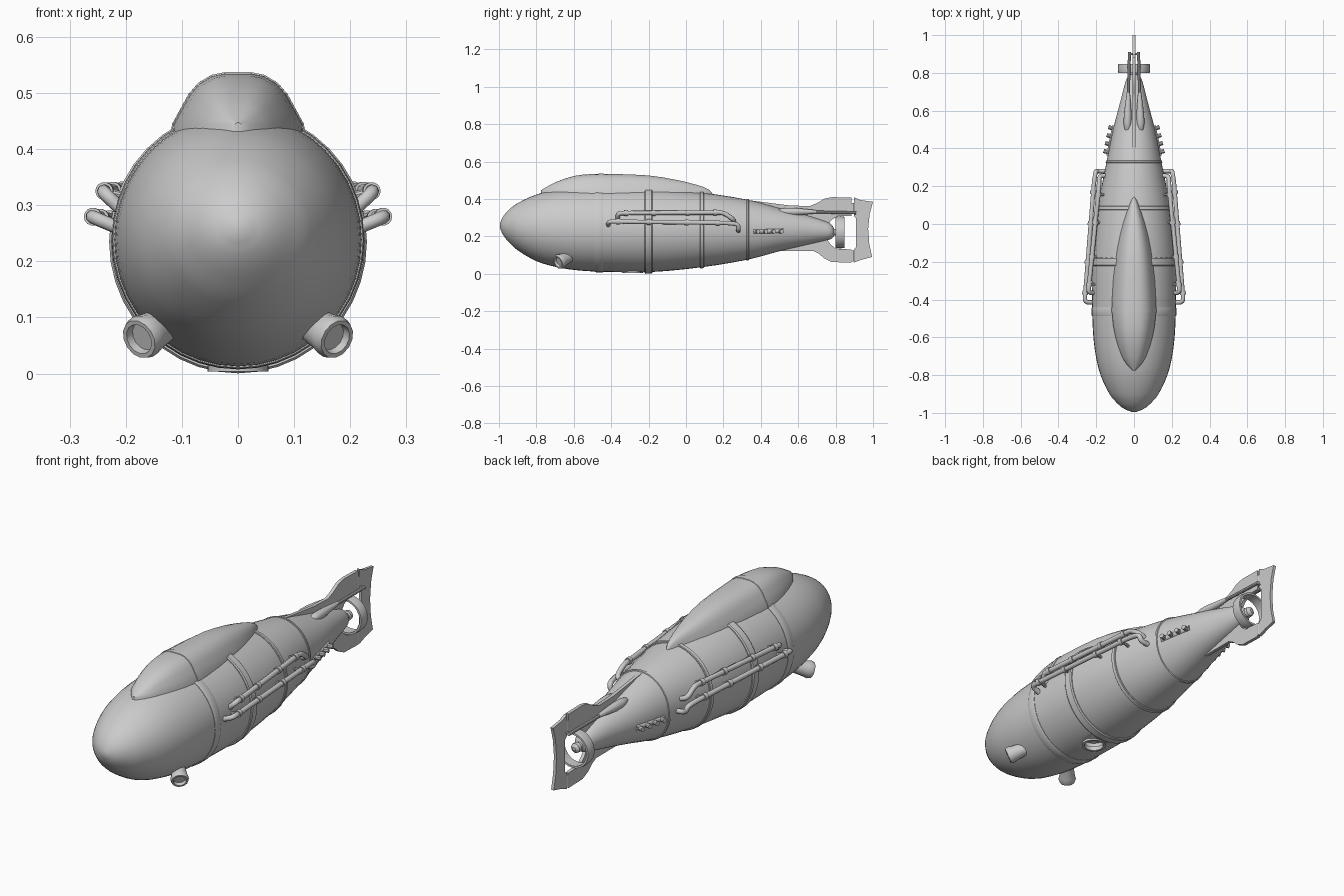
import bpy, bmesh, math
from mathutils import Vector

if "Cube" in bpy.data.objects:
    bpy.data.objects.remove(bpy.data.objects["Cube"])

SEG = 40
# hull stations: y, half width, half height, centre z
HULL = [(-0.995, .012, .012, .258), (-0.98, .05, .046, .257), (-0.95, .088, .084, .256),
        (-0.9, .13, .126, .252), (-0.8, .177, .178, .246), (-0.7, .202, .205, .243),
        (-0.6, .215, .219, .24), (-0.47, .221, .226, .238), (-0.2, .221, .226, .235),
        (0.08, .193, .200, .235), (0.33, .145, .160, .236), (0.5, .111, .115, .236),
        (0.65, .072, .078, .234), (0.75, .046, .050, .229), (0.78, .033, .036, .225),
        (0.795, .012, .014, .222)]


def finish(name, bm, angle=35):
    bmesh.ops.recalc_face_normals(bm, faces=bm.faces)
    me = bpy.data.meshes.new(name)
    bm.to_mesh(me)
    bm.free()
    ob = bpy.data.objects.new(name, me)
    bpy.context.collection.objects.link(ob)
    smooth(ob, angle)
    return ob


def smooth(ob, angle=35):
    bpy.ops.object.select_all(action='DESELECT')
    ob.select_set(True)
    bpy.context.view_layer.objects.active = ob
    bpy.ops.object.shade_smooth_by_angle(angle=math.radians(angle))


def loft(name, rings, caps=True, angle=35):
    bm = bmesh.new()
    vs = [[bm.verts.new(p) for p in r] for r in rings]
    n = len(vs[0])
    for a, b in zip(vs, vs[1:]):
        for i in range(n):
            bm.faces.new((a[i], a[(i + 1) % n], b[(i + 1) % n], b[i]))
    if caps:
        bm.faces.new(vs[0])
        bm.faces.new(vs[-1])
    return finish(name, bm, angle)


def spline(tab, y):
    """Smooth (cubic Hermite) lookup in a table of stations."""
    i = max(k for k in range(len(tab) - 1) if tab[k][0] <= y or k == 0)
    p, q = tab[i], tab[i + 1]
    o, r = tab[max(i - 1, 0)], tab[min(i + 2, len(tab) - 1)]
    h = q[0] - p[0]
    t = (y - p[0]) / h
    out = []
    for k in range(1, len(p)):
        m0 = (q[k] - o[k]) / (q[0] - o[0]) * h
        m1 = (r[k] - p[k]) / (r[0] - p[0]) * h
        out.append((2*t**3 - 3*t*t + 1)*p[k] + (t**3 - 2*t*t + t)*m0
                   + (3*t*t - 2*t**3)*q[k] + (t**3 - t*t)*m1)
    return out


def dense(tab, n=3):
    return [a[0] + (b[0] - a[0]) * j / n for a, b in zip(tab, tab[1:]) for j in range(n)] + [tab[-1][0]]


def hull_ring(y, off=0):
    rx, rz, zc = spline(HULL, y)
    return [((rx + off) * math.cos(t), y, zc + (rz + off) * math.sin(t))
            for t in (2 * math.pi * i / SEG for i in range(SEG))]


def cylinder(name, a, b, r, r2=None, seg=14):
    a, b = Vector(a), Vector(b)
    q = (b - a).to_track_quat('Z', 'Y')
    rings = [[c + q @ Vector((rr * math.cos(t), rr * math.sin(t), 0))
              for t in (2 * math.pi * i / seg for i in range(seg))]
             for c, rr in ((a, r), (b, r if r2 is None else r2))]
    return loft(name, rings)


def revolve(name, origin, axis, prof, seg=24, closed=False):
    """Turn (distance along axis, radius) points about an axis."""
    q = Vector(axis).to_track_quat('Z', 'Y')
    if closed:
        prof = prof + prof[:1]
    rings = [[Vector(origin) + q @ Vector((r * math.cos(t), r * math.sin(t), d))
              for t in (2 * math.pi * i / seg for i in range(seg))] for d, r in prof]
    return loft(name, rings, caps=not closed)


def prism(name, pts, hx):
    """Flat plate from a (y, z) outline, thickness along x."""
    bm = bmesh.new()
    a = [bm.verts.new((-hx, y, z)) for y, z in pts]
    b = [bm.verts.new((hx, y, z)) for y, z in pts]
    bm.faces.new(a)
    bm.faces.new(b)
    for i in range(len(pts)):
        j = (i + 1) % len(pts)
        bm.faces.new((a[i], a[j], b[j], b[i]))
    return finish(name, bm)


def pipe(name, pts, r, fillet=.025):
    """Tube along a path with rounded corners."""
    pts = [Vector(p) for p in pts]
    path = [pts[0]]
    for o, p, q in zip(pts, pts[1:], pts[2:]):
        a = p + (o - p).normalized() * min(fillet, (o - p).length * .45)
        b = p + (q - p).normalized() * min(fillet, (q - p).length * .45)
        path += [a*(1-t)**2 + p*2*t*(1-t) + b*t*t for t in (0, .25, .5, .75, 1)]
    path.append(pts[-1])
    cu = bpy.data.curves.new(name, 'CURVE')
    cu.dimensions, cu.bevel_depth, cu.bevel_resolution, cu.use_fill_caps = '3D', r, 2, True
    s = cu.splines.new('POLY')
    s.points.add(len(path) - 1)
    for sp, p in zip(s.points, path):
        sp.co = (*p, 1)
    ob = bpy.data.objects.new(name, cu)
    bpy.context.collection.objects.link(ob)
    bpy.ops.object.select_all(action='DESELECT')
    ob.select_set(True)
    bpy.context.view_layer.objects.active = ob
    bpy.ops.object.convert(target='MESH')
    smooth(bpy.context.view_layer.objects.active, 50)


# main hull with a round recess in the belly
hull = loft("hull", [hull_ring(y) for y in dense(HULL)])
cutter = cylinder("belly_cutter", (0, -.285, -.05), (0, -.285, .045), .05, seg=24)
cutter.hide_render = True
cutter.hide_set(True)
cut = hull.modifiers.new("belly_recess", 'BOOLEAN')
cut.object, cut.operation, cut.solver = cutter, 'DIFFERENCE', 'EXACT'
revolve("belly_ring", (0, -.285, .004), (0, 0, 1), [(0, .043), (0, .054), (.02, .054), (.02, .043)], closed=True)

# raised bands around the hull
for name, y, w, h in (("nose_band", -.465, .022, .004), ("middle_band", -.2, .022, .008),
                      ("rear_band", .085, .010, .006), ("tail_band", .33, .006, .004)):
    loft(name, [hull_ring(y + d * w, o) for d, o in ((-1, -.004), (-1, h * .5), (-.75, h), (.75, h), (1, h * .5), (1, -.004))],
         caps=False)

# canopy fairing on top: y, half width, top z
CANOPY = [(-.775, .006, .447), (-.75, .033, .462), (-.7, .064, .489), (-.6, .097, .523), (-.5, .113, .534),
          (-.4, .115, .534), (-.2, .102, .526), (-.05, .078, .502), (.06, .045, .475), (.12, .02, .452), (.145, .004, .425)]
SECT = [(1.05, None), (1, 0), (.87, .3), (.75, .58), (.6, .8), (.4, .95), (.2, 1)]


def canopy_ring(y, off=0):
    w, top = spline(CANOPY, y)
    base = .445 if y < -.45 else .445 - .03 * min(1, (y + .45) / .5)
    base = min(base, top - .004)
    half = [((w + off) * fx, base - .06 if fz is None else base + (top + off - base) * fz) for fx, fz in SECT]
    return [(x, y, z) for x, z in half] + [(-x, y, z) for x, z in reversed(half)]


loft("canopy", [canopy_ring(y) for y in dense(CANOPY, 2)], angle=45)
loft("canopy_seam", [canopy_ring(y, o) for y, o in ((-.47, -.003), (-.468, .002), (-.442, .002), (-.44, -.003))], caps=False)

# tail fins and rudder
prism("upper_fin", [(.34, .35), (.34, .393), (.55, .366), (.66, .362), (.70, .378), (.74, .402), (.78, .41),
                    (.885, .408), (.885, .308), (.81, .308), (.78, .29), (.74, .24)], .008)
prism("lower_fin", [(.45, .17), (.45, .123), (.68, .123), (.71, .108), (.74, .082), (.78, .063), (.885, .06),
                    (.885, .13), (.80, .135), (.77, .16), (.74, .21)], .008)
prism("rudder", [(.897, .41), (.93, .395), (1, .385), (.982, .32), (.974, .24), (.98, .16), (.995, .09),
                 (.94, .076), (.897, .06), (.897, .13), (.91, .142), (.91, .298), (.897, .308)], .007)
for name, z in (("upper_hinge", .35), ("lower_hinge", .095)):
    cylinder(name, (0, .891, z - .03), (0, .891, z + .03), .009, seg=12)

# propeller duct and hub
revolve("propeller_duct", (0, .80, .222), (0, 1, 0), [(0, .074), (0, .083), (.025, .086), (.048, .083), (.048, .074)],
        seg=28, closed=True)
revolve("propeller_hub", (0, .775, .222), (0, 1, 0), [(0, .018), (.03, .018), (.034, .024), (.05, .022), (.06, .008)], seg=16)

for s, side in ((1, "right"), (-1, "left")):
    # headlamp with a hollow front
    revolve(side + "_lamp", (s * .125, -.625, .092), (s * .6, -.7, -.36),
            [(0, .03), (.055, .036), (.072, .04), (.085, .036), (.085, .028), (.07, .026)], seg=14)

    # long side pipes with collars and stand-offs
    runs = (("lower", [(.19, -.415, .25), (.262, -.415, .28), (.212, .22, .272), (.203, .28, .265), (.195, .28, .235), (.14, .28, .23)]),
            ("upper", [(.2, -.365, .285), (.242, -.365, .325), (.185, .2, .328), (.185, .255, .29), (.14, .255, .275)]))
    for level, pts in runs:
        pipe(f"{side}_{level}_pipe", [(s * x, y, z) for x, y, z in pts], .012)
        a, b = Vector(pts[1]), Vector(pts[2])
        for k, t in enumerate((.08, .34, .66, .92)):
            c = a.lerp(b, t)
            d = (b - a).normalized() * .010
            p, q = c - d, c + d
            cylinder(f"{side}_{level}_collar_{k}", (s * p.x, p.y, p.z), (s * q.x, q.y, q.z), .016)
            cylinder(f"{side}_{level}_standoff_{k}", (s * c.x, c.y, c.z), (s * (c.x - .06), c.y, c.z - .015), .007, seg=10)

    # exhaust manifold near the tail
    pipe(side + "_manifold", [(s * .134, .36, .226), (s * .102, .52, .23)], .013)
    for k in range(4):
        y = .375 + .042 * k
        x = .134 - .2 * (y - .36)
        cylinder(f"{side}_exhaust_stub_{k}", (s * (x - .01), y, .227), (s * (x + .03), y + .012, .227), .011, seg=10)

    # steering actuator: teardrop housing and push rod
    revolve(side + "_actuator", (s * .036, .485, .332), (-s * .03, 1, 0),
            [(0, .004), (.015, .015), (.05, .021), (.1, .020), (.16, .014), (.21, .009)], seg=16)
    cylinder(side + "_push_rod", (s * .03, .68, .331), (s * .024, .91, .326), .008, seg=10)
    cylinder(side + "_rod_pin", (s * .028, .90, .326), (0, .90, .326), .006, seg=8)
